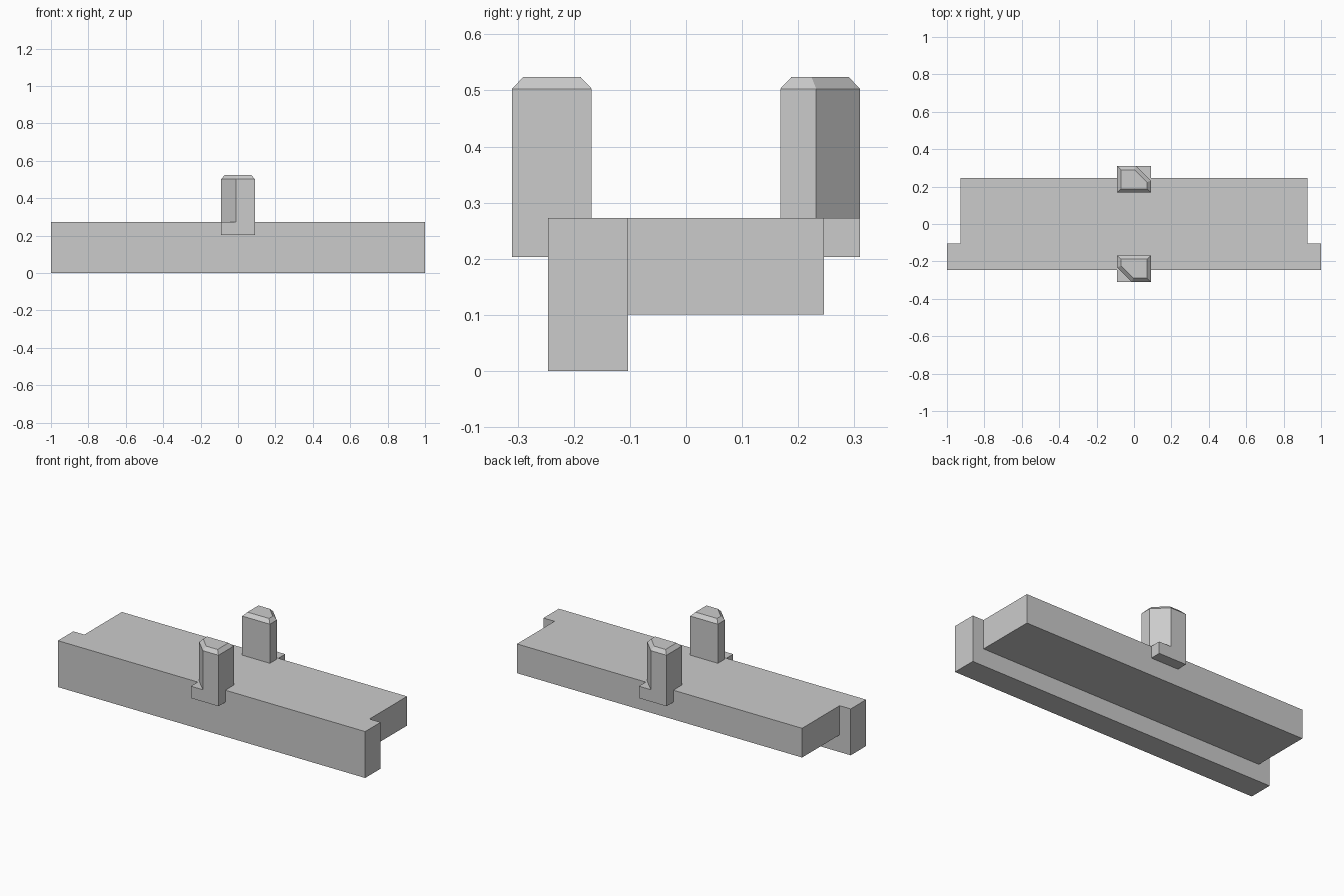
import bpy, bmesh, math
from mathutils import Matrix

cube = bpy.data.objects.get("Cube")
if cube:
    bpy.data.objects.remove(cube)

grey = bpy.data.materials.new("plain_grey")
grey.use_nodes = True
colour = (0.6, 0.6, 0.6, 1)
grey.diffuse_color = colour
grey.node_tree.nodes["Principled BSDF"].inputs["Base Color"].default_value = colour


def finish(name, bm):
    bmesh.ops.recalc_face_normals(bm, faces=bm.faces)
    mesh = bpy.data.meshes.new(name)
    bm.to_mesh(mesh)
    bm.free()
    mesh.materials.append(grey)
    obj = bpy.data.objects.new(name, mesh)
    bpy.context.collection.objects.link(obj)
    return obj


def prism(bm, outline, low, high):
    """Extrude an outline along z and return its top face."""
    base = bm.faces.new([bm.verts.new((x, y, low)) for x, y in outline])
    base.normal_update()
    if base.normal.z < 0:
        base.normal_flip()
    top = bmesh.ops.extrude_face_region(bm, geom=[base], use_keep_orig=True)["geom"]
    for v in (g for g in top if isinstance(g, bmesh.types.BMVert)):
        v.co.z = high
    return next(g for g in top if isinstance(g, bmesh.types.BMFace))


def rect(x0, x1, y0, y1):
    return [(x0, y0), (x1, y0), (x1, y1), (x0, y1)]


TOP = 0.273
BACK, STEP = 0.246, -0.103

# Long front beam and the thinner, shorter slab behind it
for name, half, y0, y1, low in (("front_beam", 1, -BACK, STEP, 0),
                                ("deck_slab", 0.928, STEP, BACK, 0.101)):
    bm = bmesh.new()
    prism(bm, rect(-half, half, y0, y1), low, TOP)
    finish(name, bm)

# Clip posts: square foot, shaft with one cut corner, bevelled cap
W, OUT, IN, CUT = 0.09, -0.31, -0.168, 0.078
for name, angle in (("front_post", 0), ("back_post", math.pi)):
    bm = bmesh.new()
    prism(bm, rect(-W, W, OUT, IN), 0.203, TOP)
    shaft = [(-W + CUT, OUT), (W, OUT), (W, IN), (-W, IN), (-W, OUT + CUT)]
    cap = prism(bm, shaft, TOP, 0.503)
    bm.normal_update()
    bmesh.ops.inset_region(bm, faces=[cap], thickness=0.02, use_even_offset=True)
    for v in cap.verts:
        v.co.z = 0.524
    bm.transform(Matrix.Rotation(angle, 4, "Z"))
    finish(name, bm)
